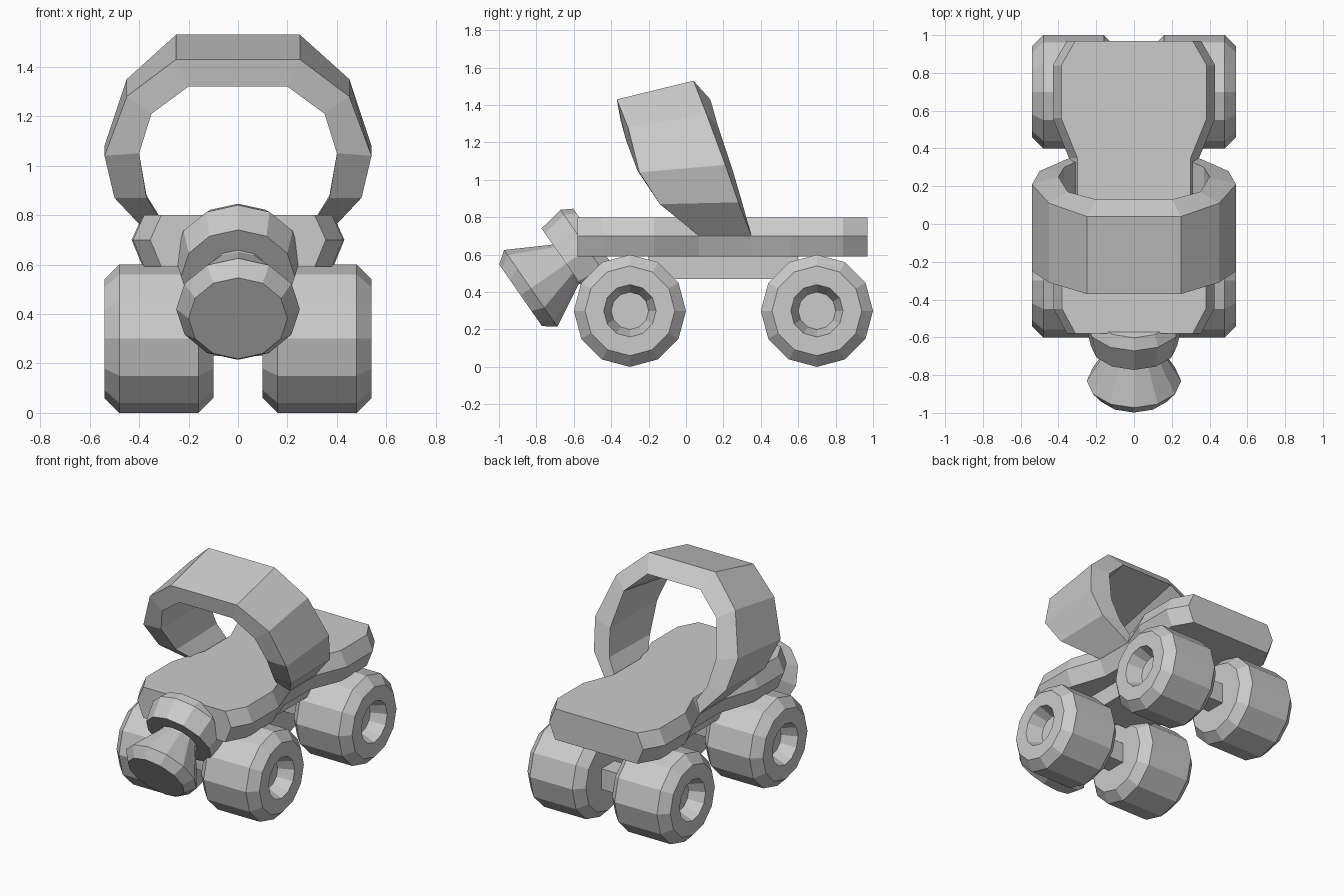
import bpy, bmesh
from math import sin, cos, pi
from mathutils import Vector

if "Cube" in bpy.data.objects:
    bpy.data.objects.remove(bpy.data.objects["Cube"])


def loft(name, rings):
    """Join equal-length closed rings of points, capping both ends."""
    bm = bmesh.new()
    vs = [[bm.verts.new(p) for p in ring] for ring in rings]
    n = len(vs[0])
    for a, b in zip(vs, vs[1:]):
        for i in range(n):
            j = (i + 1) % n
            bm.faces.new((a[i], a[j], b[j], b[i]))
    bm.faces.new(vs[0])
    bm.faces.new(vs[-1])
    bmesh.ops.recalc_face_normals(bm, faces=bm.faces)
    me = bpy.data.meshes.new(name)
    bm.to_mesh(me)
    bm.free()
    ob = bpy.data.objects.new(name, me)
    bpy.context.collection.objects.link(ob)
    return ob


def lathe(name, origin, axis, up, profile, sides=12):
    """Turn (distance along axis, radius) pairs around an axis."""
    o, a, u = Vector(origin), Vector(axis).normalized(), Vector(up).normalized()
    w = a.cross(u)
    return loft(name, [[o + a * t + (u * cos(2 * pi * i / sides) + w * sin(2 * pi * i / sides)) * r
                        for i in range(sides)] for t, r in profile])


# Wheels with bevelled treads and recessed hubs, plus axles
wheel = [(0.10, 0.24), (0.16, 0.30), (0.48, 0.30), (0.54, 0.24), (0.54, 0.14), (0.44, 0.10)]
for end, y in (("front", -0.3), ("rear", 0.7)):
    for side, s in (("left", 1), ("right", -1)):
        lathe(f"{end}_{side}_wheel", (0, y, 0.3), (s, 0, 0), (0, 0, 1), wheel)
    lathe(f"{end}_axle", (0, y, 0.3), (1, 0, 0), (0, 1, 1), [(-0.15, 0.10), (0.15, 0.10)], 4)

# Chassis block under the deck
loft("chassis", [[(x, y, z) for x, y in ((-0.2, -0.2), (0.2, -0.2), (0.2, 0.6), (-0.2, 0.6))]
                 for z in (0.47, 0.62)])

# Hourglass deck with a ridge around its sides
half = [(0.31, -0.58), (0.38, -0.45), (0.38, -0.17), (0.30, 0.07),
        (0.30, 0.35), (0.385, 0.56), (0.385, 0.84), (0.31, 0.97)]


def outline(grow, z):
    right = [(x + grow, y, z) for x, y in half]
    return right + [(-x, y, z) for x, y, z in reversed(right)]


loft("deck", [outline(0, 0.59), outline(0.045, 0.70), outline(0, 0.80)])

# Leaning hoop: each section is outer front, outer back, inner back, inner front
sections = [
    [(0.34, 0.07, 0.70), (0.34, 0.35, 0.70), (0.26, 0.35, 0.70), (0.26, 0.07, 0.70)],
    [(0.50, -0.14, 0.87), (0.50, 0.28, 0.88), (0.37, 0.30, 0.88), (0.37, -0.14, 0.87)],
    [(0.54, -0.25, 1.04), (0.54, 0.21, 1.08), (0.40, 0.25, 1.05), (0.40, -0.26, 1.05)],
    [(0.45, -0.31, 1.28), (0.45, 0.11, 1.35), (0.35, 0.17, 1.29), (0.35, -0.32, 1.21)],
    [(0.25, -0.37, 1.43), (0.25, 0.04, 1.53), (0.20, 0.13, 1.43), (0.20, -0.35, 1.32)],
]
mirrored = [[(-x, y, z) for x, y, z in sec] for sec in reversed(sections)]
loft("hoop", sections + mirrored)

# Nose and its collar, pointing forward and down
axis, up = (0.82, 0, 0.57), (0, -0.57, 0.82)
axis = (0, 0.82, 0.57)
lathe("nose", (0, -0.83, 0.42), axis, up, [(-0.066, 0.20), (0, 0.25), (0.22, 0.13), (0.30, 0.13)])
lathe("collar", (0, -0.83, 0.42), axis, up,
      [(0.23, 0.13), (0.23, 0.23), (0.37, 0.255), (0.43, 0.22)])
